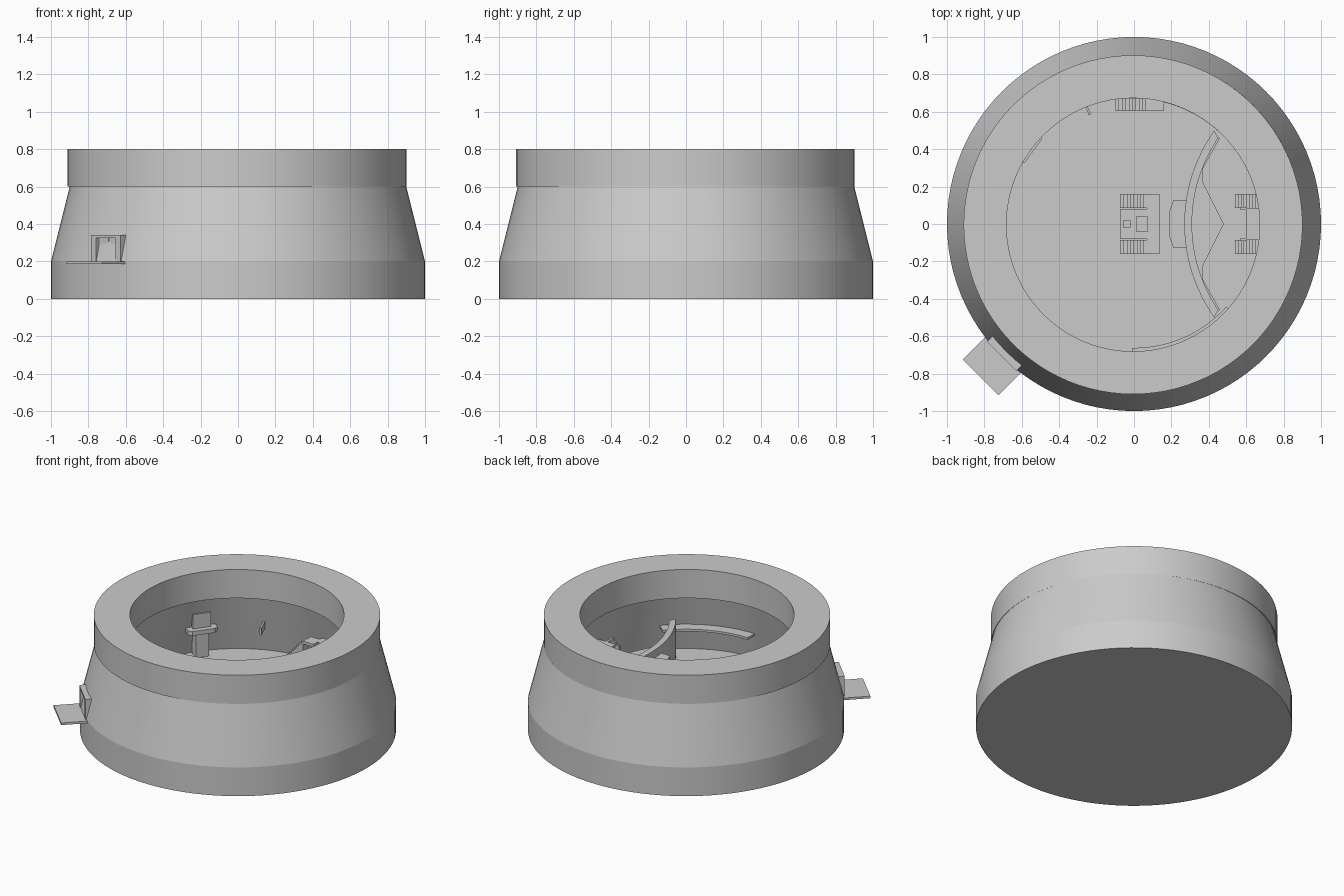
import bpy, bmesh
from math import radians, cos, sin, pi
from mathutils import Matrix

if "Cube" in bpy.data.objects:
    bpy.data.objects.remove(bpy.data.objects["Cube"])


def finish(name, bm, angle=None):
    bmesh.ops.remove_doubles(bm, verts=bm.verts, dist=1e-5)
    bmesh.ops.recalc_face_normals(bm, faces=bm.faces)
    me = bpy.data.meshes.new(name)
    bm.to_mesh(me)
    bm.free()
    ob = bpy.data.objects.new(name, me)
    bpy.context.collection.objects.link(ob)
    if angle:
        bpy.ops.object.select_all(action='DESELECT')
        ob.select_set(True)
        bpy.context.view_layer.objects.active = ob
        bpy.ops.object.shade_smooth_by_angle(angle=radians(angle))
    return ob


def lathe(name, profile, closed=False, centre=(0, 0), n=96):
    bm = bmesh.new()
    vs = [bm.verts.new((r, 0, z)) for r, z in profile]
    loop = vs + vs[:1] if closed else vs
    es = [bm.edges.new(p) for p in zip(loop, loop[1:])]
    bmesh.ops.spin(bm, geom=vs + es, cent=(0, 0, 0), axis=(0, 0, 1),
                   angle=2 * pi, steps=n)
    ob = finish(name, bm, 10)
    ob.location = (*centre, 0)
    return ob


def boxes(name, spans, turn=0):
    """Boxes given as x, y, z ranges, turned about the z axis."""
    bm = bmesh.new()
    for x0, x1, y0, y1, z0, z1 in spans:
        m = (Matrix.Rotation(radians(turn), 4, 'Z')
             @ Matrix.Translation(((x0 + x1) / 2, (y0 + y1) / 2, (z0 + z1) / 2))
             @ Matrix.Diagonal((x1 - x0, y1 - y0, z1 - z0, 1)))
        bmesh.ops.create_cube(bm, size=1, matrix=m)
    me = bpy.data.meshes.new(name)
    bm.to_mesh(me)
    bm.free()
    ob = bpy.data.objects.new(name, me)
    bpy.context.collection.objects.link(ob)
    return ob


def stairs(name, x0, x1, y0, y1, z0, z1, n):
    dx, dz = (x1 - x0) / n, (z1 - z0) / n
    boxes(name, [(*sorted((x0 + i * dx, x0 + (i + 1) * dx)), y0, y1,
                  z0, z0 + (i + 1) * dz) for i in range(n)])


def prism(name, pts, z0, z1):
    bm = bmesh.new()
    f = bm.faces.new([bm.verts.new((x, y, z0)) for x, y in pts])
    g = bmesh.ops.extrude_face_region(bm, geom=[f], use_keep_orig=True)
    for v in g['geom']:
        if isinstance(v, bmesh.types.BMVert):
            v.co.z = z1
    return finish(name, bm)


def arc(r, a0, a1, n=20, cx=0):
    return [(cx + r * cos(radians(a0 + (a1 - a0) * i / n)),
             r * sin(radians(a0 + (a1 - a0) * i / n))) for i in range(n + 1)]


# main shell: solid base, sloping wall and round floor
lathe("base_and_wall", [(0, 0), (1, 0), (1, .2), (.9, .6), (.69, .6), (.78, .2), (0, .2)])
# upper ring
lathe("upper_ring", [(.677, .6), (.906, .6), (.906, .8), (.677, .8)], True, (-.005, -.004))

# entrance: landing pad, frame and door, pointing to the front left
boxes("landing_pad", [(.96, 1.16, -.135, .135, .185, .2)], 225)
boxes("entrance_frame", [(.88, 1.0, -.11, -.075, .2, .34), (.88, 1.0, .075, .11, .2, .34),
                         (.88, 1.0, -.11, .11, .325, .34)], 225)
boxes("entrance_door", [(.93, .975, -.075, -.004, .2, .325),
                        (.93, .975, .004, .075, .2, .325)], 225)

# wall ledges
prism("front_ledge", arc(.662, -91, -42) + arc(.74, -42, -91), .375, .39)
prism("rear_ledge", arc(.67, 45, 78) + arc(.74, 78, 45), .39, .405)

# stair up to the rear ledge
boxes("rear_landing", [(.08, .16, .605, .69, .385, .405)])
stairs("rear_stair", -.1, .08, .605, .67, .2, .4, 10)

# curved partition and the gallery behind it
prism("curved_partition", arc(.861, 144.5, 215.5, 32, 1.13) + arc(.82, 214, 146, 32, 1.13), .2, .465)
wave = [(.37, .22), (.37, .3), (.46, .46)]
edge = [(x, -y) for x, y in reversed(wave)] + [(.48, 0)] + wave
prism("gallery_floor", edge + arc(.83, 146, 214, 32, 1.13), .38, .4)
# speaking balcony on the partition
prism("partition_balcony", [(.19, -.07), (.21, -.125), (.285, -.125), (.285, .125),
                            (.21, .125), (.19, .07), (.188, 0)], .385, .41)

# mirrored stairs and blocks at the right-hand wall
for s, side in ((1, "rear"), (-1, "front")):
    ys = sorted((s * .085, s * .16))
    stairs(f"side_stair_{side}", .54, .68, *ys, .2, .4, 9)
    boxes(f"side_post_{side}", [(.57, .6, *sorted((s * .075, s * .09)), .2, .4)])
boxes("side_platform", [(.6, .76, -.085, .085, .2, .4)])

# central dais with two stairs, desk and small pedestal
boxes("central_dais", [(.07, .135, -.16, .16, .2, .28), (-.075, .07, -.08, .08, .2, .28)])
for s, side in ((1, "rear"), (-1, "front")):
    stairs(f"dais_stair_{side}", -.075, .07, *sorted((s * .085, s * .16)), .2, .28, 8)
boxes("central_desk", [(.01, .075, -.04, .04, .28, .31)])
boxes("central_pedestal", [(-.06, -.02, -.02, .02, .28, .33)])

# wall-mounted lookout on a column
prism_pts = [(.665, -.075), (.685, -.1), (.74, -.1), (.74, .1), (.685, .1), (.665, .075)]
lookout = prism("lookout_platform", prism_pts, .37, .4)
lookout.rotation_euler.z = radians(144)
boxes("lookout_column", [(.69, .76, -.045, .045, .2, .37)], 144)
boxes("lookout_doorway", [(.7, .75, -.06, .06, .4, .5)], 144)
# small open hatch on the rear wall
boxes("wall_hatch", [(.63, .73, -.006, .006, .37, .42)], 112)
